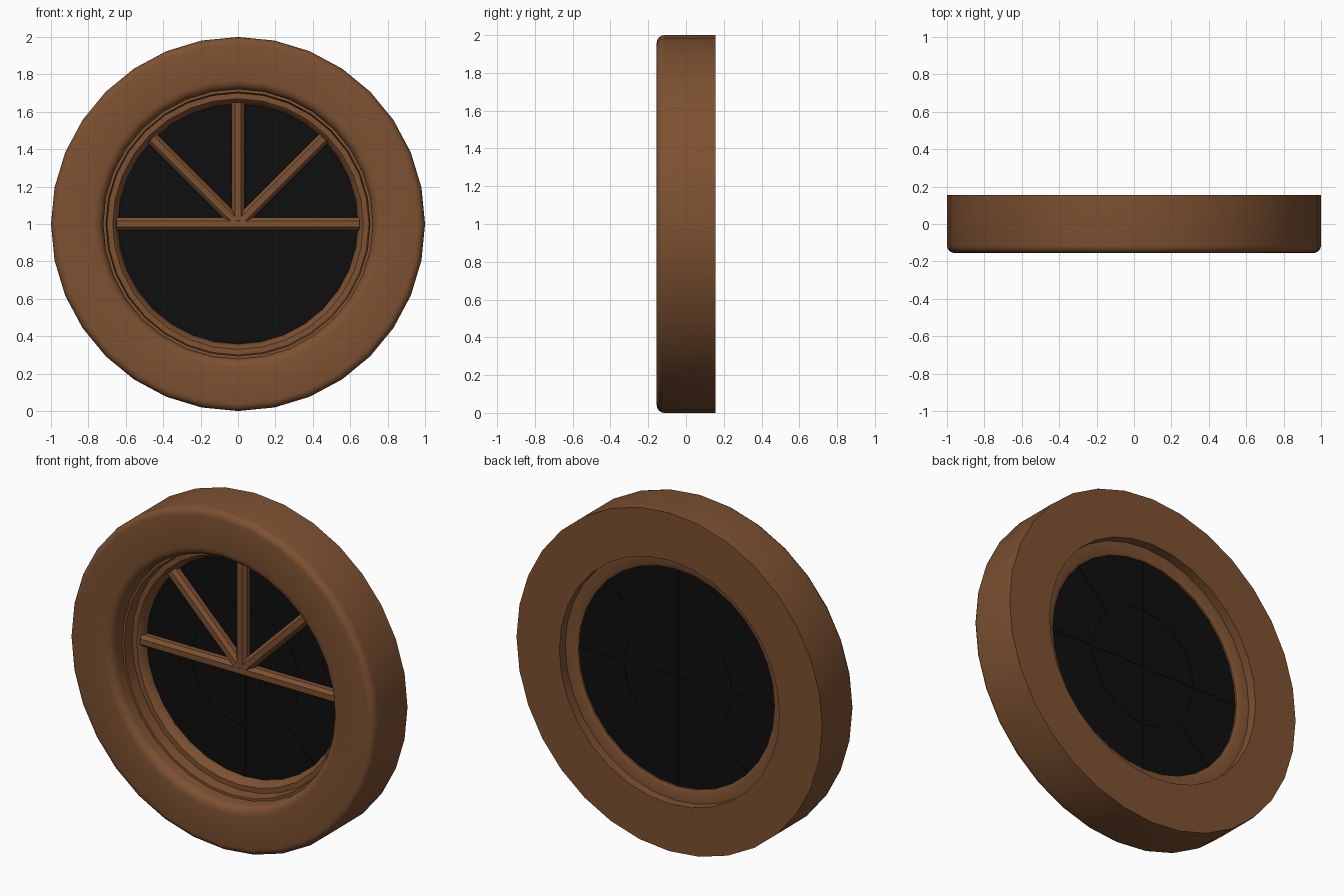
import bpy, bmesh
from math import sin, cos, pi, radians
from mathutils import Matrix, Vector

cube = bpy.data.objects.get("Cube")
if cube:
    bpy.data.objects.remove(cube, do_unlink=True)

CENTRE = Matrix.Translation((0, 0, 1))


def material(name, colour):
    mat = bpy.data.materials.new(name)
    mat.use_nodes = True
    mat.diffuse_color = colour
    mat.node_tree.nodes["Principled BSDF"].inputs["Base Color"].default_value = colour
    return mat


wood = material("brown wood", (0.205, 0.082, 0.031, 1))
dark = material("black glass", (0.0045, 0.0045, 0.0045, 1))


def finish(bm, name, mat):
    bmesh.ops.recalc_face_normals(bm, faces=bm.faces)
    bm.transform(CENTRE)
    mesh = bpy.data.meshes.new(name)
    bm.to_mesh(mesh)
    bm.free()
    mesh.materials.append(mat)
    obj = bpy.data.objects.new(name, mesh)
    bpy.context.collection.objects.link(obj)
    bpy.ops.object.select_all(action='DESELECT')
    obj.select_set(True)
    bpy.context.view_layer.objects.active = obj
    bpy.ops.object.shade_smooth_by_angle(angle=radians(30))
    return obj


def ring(name, profile, mat, sides=32):
    """Turn a closed (radius, y) profile about the window's axis."""
    bm = bmesh.new()
    loops = [[bm.verts.new((r * sin(2 * pi * i / sides), y, r * cos(2 * pi * i / sides)))
              for r, y in profile] for i in range(sides)]
    n = len(profile)
    for i in range(sides):
        a, b = loops[i], loops[(i + 1) % sides]
        for j in range(n):
            k = (j + 1) % n
            bm.faces.new((a[j], a[k], b[k], b[j]))
    return finish(bm, name, mat)


def bar(name, section, start, end, angle, mat):
    """Run an (across, y) section outwards from the centre, angle from upright."""
    bm = bmesh.new()
    ends = [[bm.verts.new((x, y, z)) for x, y in section] for z in (start, end)]
    bm.faces.new(ends[0])
    bm.faces.new(ends[1])
    for j in range(len(section)):
        k = (j + 1) % len(section)
        bm.faces.new((ends[0][j], ends[0][k], ends[1][k], ends[1][j]))
    bm.transform(Matrix.Rotation(radians(angle), 4, 'Y'))
    return finish(bm, name, mat)


def arc(r, y, size, first, last, steps=4):
    """Rounded corner of a profile."""
    angles = [radians(first + (last - first) * i / steps) for i in range(steps + 1)]
    return [(r + size * cos(a), y + size * sin(a)) for a in angles]


# Outer frame, rounded on its front edges
FRONT, BACK = -0.155, 0.155
frame = [(1, BACK)] + arc(0.96, FRONT + 0.04, 0.04, 0, -90)
frame += arc(0.77, FRONT + 0.05, 0.05, -90, -180) + [(0.72, BACK)]
ring("outer_frame", frame, wood)

# Stepped sash that holds the glass
ring("sash", [(0.73, -0.055), (0.706, -0.055), (0.7, 0.01), (0.67, 0.01),
              (0.655, 0.025), (0.642, 0.06), (0.642, 0.09), (0.665, 0.1),
              (0.73, 0.1)], wood)

# Glass disc
bm = bmesh.new()
bmesh.ops.create_cone(bm, cap_ends=True, segments=64, radius1=0.65, radius2=0.65, depth=0.015)
bm.transform(Matrix.Translation((0, 0.072, 0)) @ Matrix.Rotation(pi / 2, 4, 'X'))
finish(bm, "glass", dark)

# Fine dark leading on the glass
lead = [(-0.006, 0.062), (0.006, 0.062), (0.006, 0.082), (-0.006, 0.082)]
for i in range(8):
    bar(f"leading_{i + 1}", lead, 0.35 if i % 2 else 0, 0.645, 45 * i, dark)
ring("leading_ring", [(0.35 + x, y) for x, y in lead], dark)

# Wooden glazing bars with chamfered fronts
section = [(-0.034, 0.066), (-0.034, 0.035), (-0.016, 0.015),
           (0.016, 0.015), (0.034, 0.035), (0.034, 0.066)]
bar("cross_bar", section, -0.65, 0.65, 90, wood)
for name, angle in (("upright_bar", 0), ("left_bar", 45), ("right_bar", -45)):
    bar(name, section, 0.02, 0.65, angle, wood)
